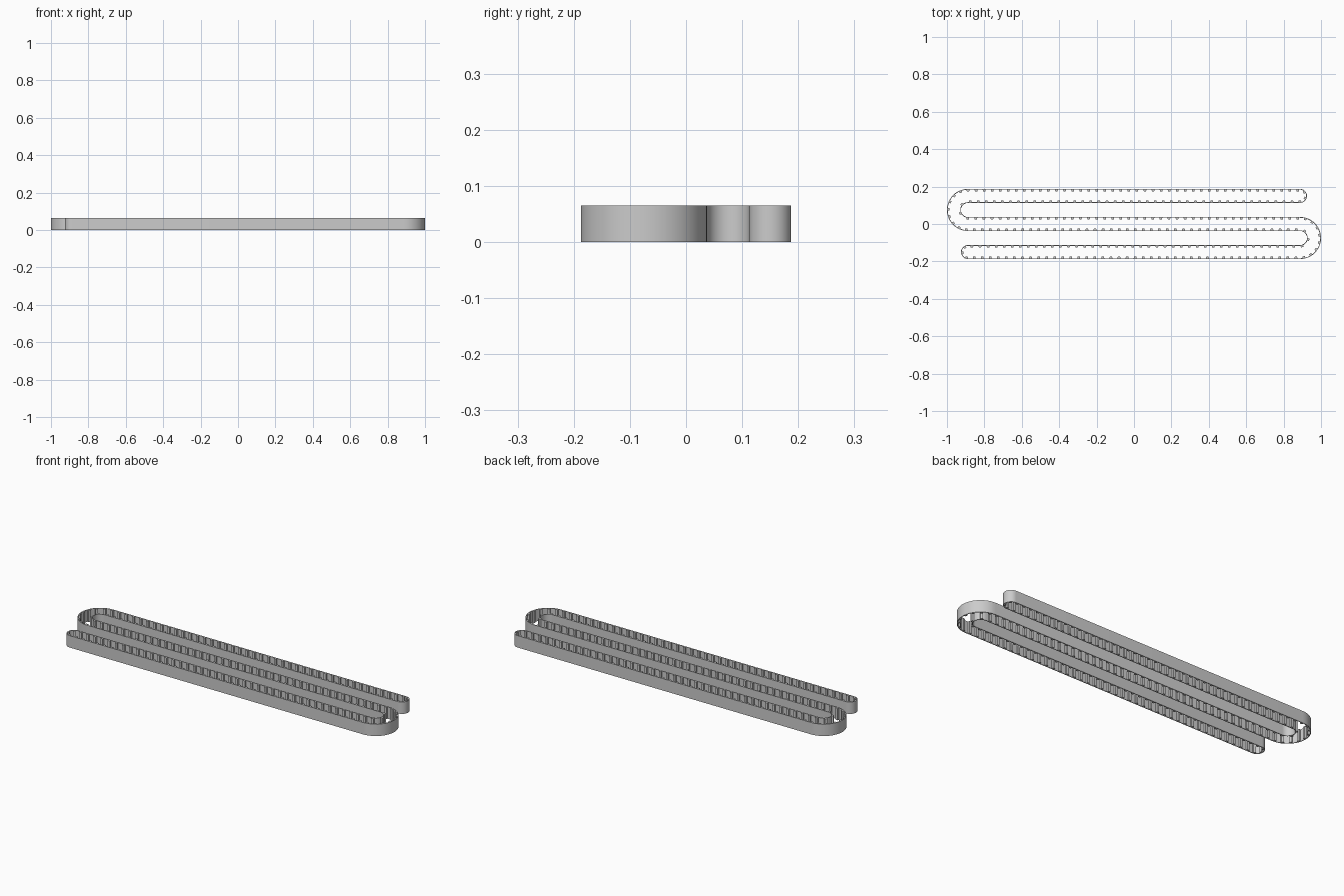
import bpy, bmesh, math
from mathutils import Vector

if "Cube" in bpy.data.objects:
    bpy.data.objects.remove(bpy.data.objects["Cube"])

C, R, S = 0.8875, 0.1125, 0.0375     # bend centre x, large and small radius
H, T = 0.065, 0.004                  # belt height and thickness
PITCH, TOOTH_W, TOOTH_D = 0.043, 0.015, 0.013

grey = bpy.data.materials.new("belt grey")
grey.diffuse_color = (0.6, 0.6, 0.6, 1)
grey.use_nodes = True
grey.node_tree.nodes["Principled BSDF"].inputs["Base Color"].default_value = grey.diffuse_color


def arc(cx, cy, r, a0, a1, n=24):
    pts = []
    for i in range(n + 1):
        a = math.radians(a0 + (a1 - a0) * i / n)
        pts.append(Vector((cx + r * math.cos(a), cy + r * math.sin(a))))
    return pts


# half of the S-shaped outline, the other half is the same turned by 180 degrees
half = (arc(C, -0.075, R, -90, 90) + arc(-C, 0.075, S, -90, -270)
        + arc(C, 0.15, S, -90, 90))
outline = half + [-p for p in half]
N = len(outline)


def inward(i):
    a, b, c = outline[i - 1], outline[i], outline[(i + 1) % N]
    d1, d2 = (b - a).normalized(), (c - b).normalized()
    d = (d1 + d2).normalized()
    return Vector((-d.y, d.x))


def finish(bm, name):
    bmesh.ops.recalc_face_normals(bm, faces=bm.faces)
    me = bpy.data.meshes.new(name)
    bm.to_mesh(me)
    bm.free()
    ob = bpy.data.objects.new(name, me)
    bpy.context.collection.objects.link(ob)
    me.materials.append(grey)
    return ob


# belt wall: a thin rectangular section swept round the outline
bm = bmesh.new()
rings = []
for i, p in enumerate(outline):
    q = p + inward(i) * T
    rings.append([bm.verts.new((v.x, v.y, z))
                  for v, z in ((p, 0), (p, H), (q, H), (q, 0))])
for i in range(N):
    a, b = rings[i], rings[(i + 1) % N]
    for k in range(4):
        m = (k + 1) % 4
        bm.faces.new((a[k], b[k], b[m], a[m]))
belt = finish(bm, "belt_wall")
bpy.context.view_layer.objects.active = belt
belt.select_set(True)
bpy.ops.object.shade_smooth_by_angle(angle=math.radians(30))

# teeth: evenly spaced upright ribs on the inner side of the belt
lengths = [(outline[(i + 1) % N] - outline[i]).length for i in range(N)]
total = sum(lengths)
count = round(total / PITCH)
bm = bmesh.new()
seg, start = 0, 0.0
for k in range(count):
    s = (k + 0.5) * total / count
    while start + lengths[seg] < s:
        start += lengths[seg]
        seg += 1
    a, b = outline[seg], outline[(seg + 1) % N]
    d = (b - a).normalized()
    n = Vector((-d.y, d.x))
    p = a + d * (s - start)
    foot = [p + d * u * TOOTH_W / 2 + n * w
            for u, w in ((-1, T * 0.6), (1, T * 0.6), (0.85, TOOTH_D), (-0.85, TOOTH_D))]
    lo = [bm.verts.new((v.x, v.y, 0)) for v in foot]
    hi = [bm.verts.new((v.x, v.y, H)) for v in foot]
    bm.faces.new(lo[::-1])
    bm.faces.new(hi)
    for j in range(4):
        m = (j + 1) % 4
        bm.faces.new((lo[j], lo[m], hi[m], hi[j]))
finish(bm, "belt_teeth")
